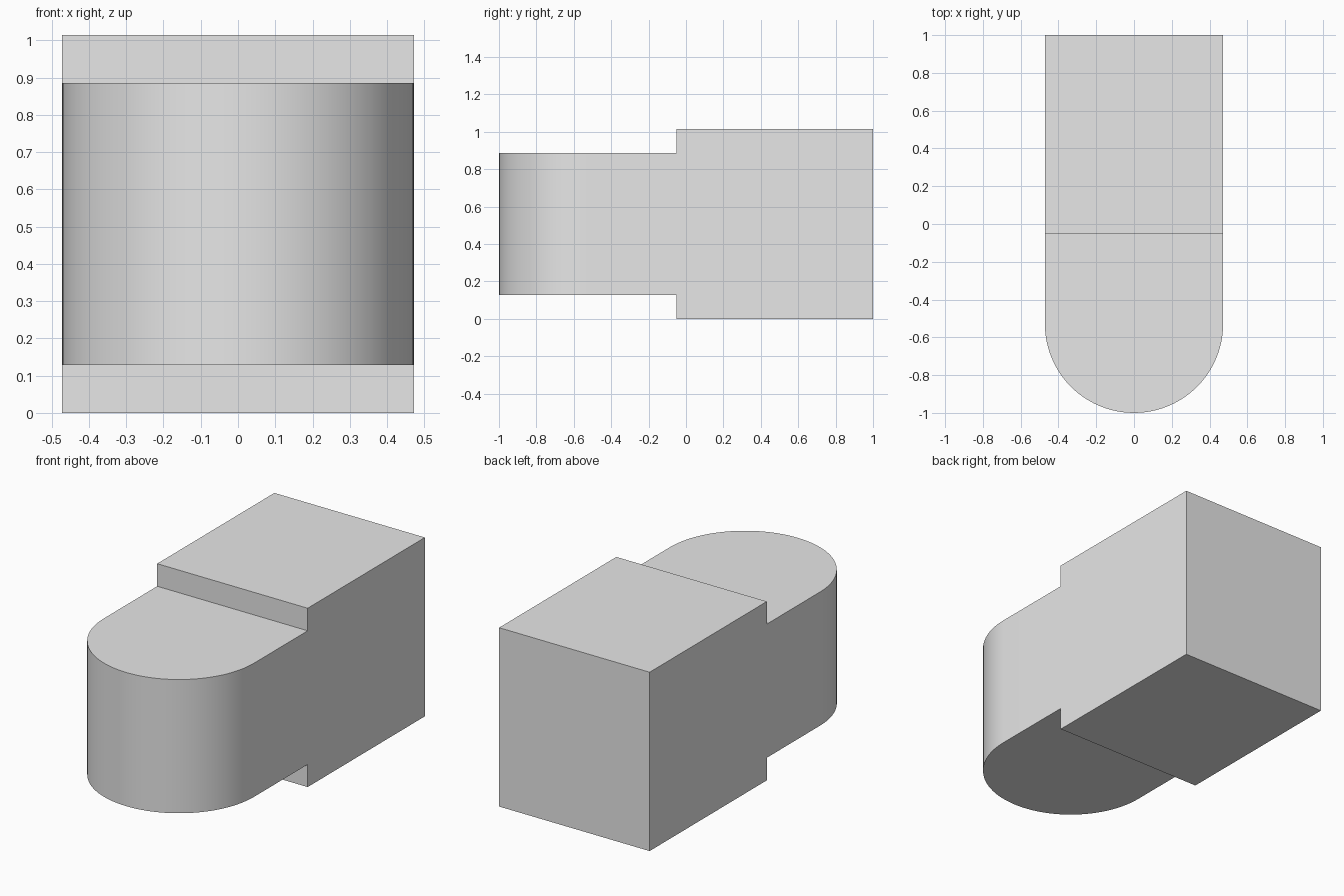
import bpy
import bmesh
import math

cube = bpy.data.objects.get("Cube")
if cube:
    bpy.data.objects.remove(cube, do_unlink=True)

HALF_WIDTH = 0.472
HEIGHT = 1.014
STEP = 0.128          # height lost at top and bottom of the rounded tongue
SHOULDER_Y = -0.05

# Single grey material
grey = bpy.data.materials.new("plain grey")
grey.use_nodes = True
colour = (0.8, 0.8, 0.8, 1.0)
grey.diffuse_color = colour
grey.node_tree.nodes["Principled BSDF"].inputs["Base Color"].default_value = colour

# Stepped side profile (y, z), extruded across the width
profile = [
    (1, 0), (1, HEIGHT),
    (SHOULDER_Y, HEIGHT), (SHOULDER_Y, HEIGHT - STEP),
    (-1, HEIGHT - STEP), (-1, STEP),
    (SHOULDER_Y, STEP), (SHOULDER_Y, 0),
]
bm = bmesh.new()
side = bm.faces.new([bm.verts.new((-HALF_WIDTH, y, z)) for y, z in profile])
extruded = bmesh.ops.extrude_face_region(bm, geom=[side], use_keep_orig=True)
moved = [v for v in extruded["geom"] if isinstance(v, bmesh.types.BMVert)]
bmesh.ops.translate(bm, verts=moved, vec=(2 * HALF_WIDTH, 0, 0))
bmesh.ops.recalc_face_normals(bm, faces=bm.faces)

# Round the two upright front edges into a half cylinder
front_edges = [
    e for e in bm.edges
    if all(v.co.y < -0.99 for v in e.verts)
    and abs(e.verts[0].co.x - e.verts[1].co.x) < 0.01
]
bmesh.ops.bevel(bm, geom=front_edges, offset=HALF_WIDTH, offset_type='OFFSET',
                segments=24, profile=0.5, affect='EDGES')
bmesh.ops.remove_doubles(bm, verts=bm.verts, dist=0.0005)
bmesh.ops.recalc_face_normals(bm, faces=bm.faces)

mesh = bpy.data.meshes.new("stepped_block")
bm.to_mesh(mesh)
bm.free()
mesh.materials.append(grey)
body = bpy.data.objects.new("stepped_block", mesh)
bpy.context.collection.objects.link(body)

# Smooth round nose, sharp corners
bpy.ops.object.select_all(action='DESELECT')
body.select_set(True)
bpy.context.view_layer.objects.active = body
bpy.ops.object.shade_smooth_by_angle(angle=math.radians(30))
